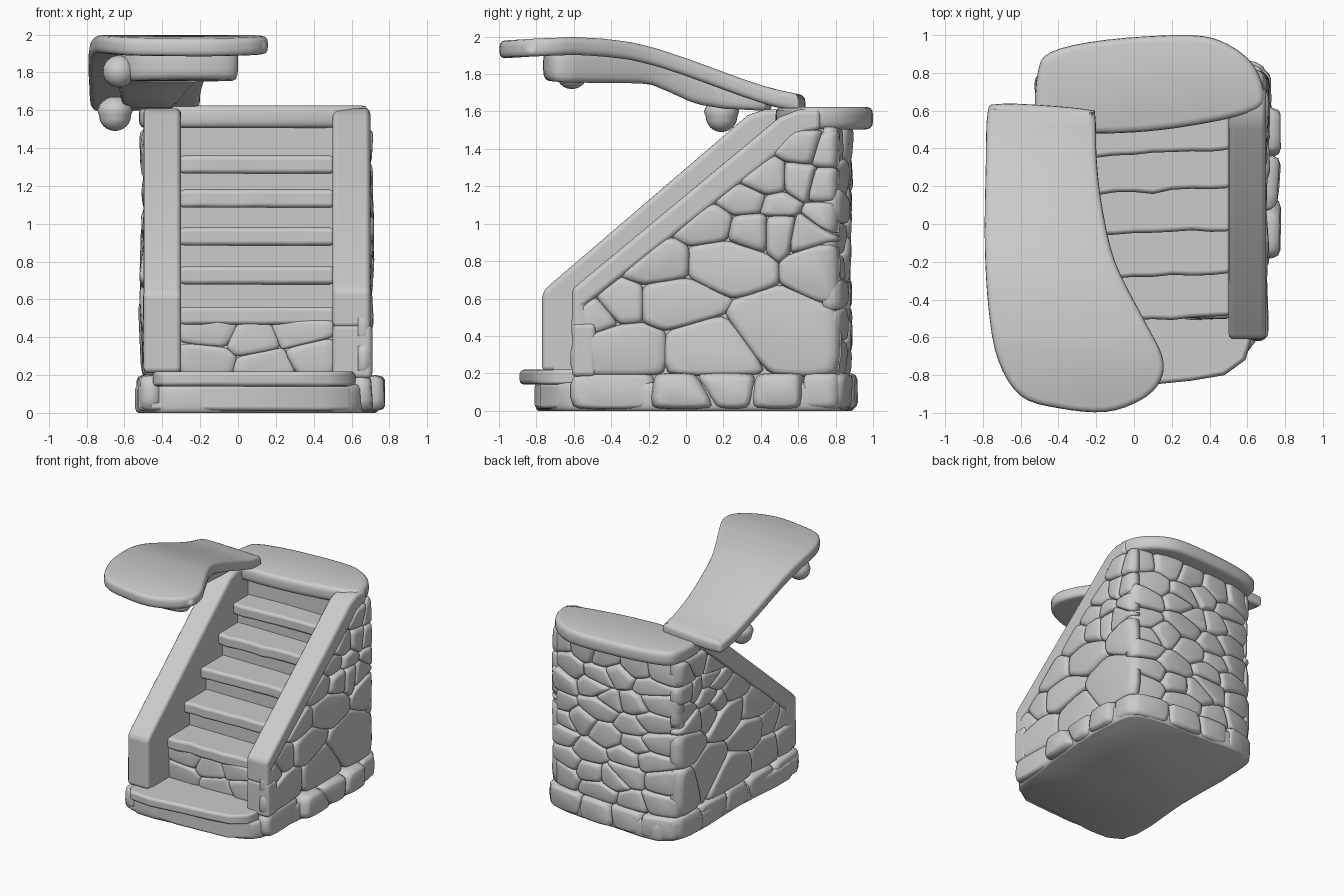
import bpy, bmesh, math, random
from mathutils import Vector

if "Cube" in bpy.data.objects:
    bpy.data.objects.remove(bpy.data.objects["Cube"])

random.seed(7)
MAP = {'x': lambda u, v, w: (w, u, v), 'y': lambda u, v, w: (u, w, v), 'z': lambda u, v, w: (u, v, w)}


def finish(name, bm, bevel=0.0, smooth=True):
    bmesh.ops.recalc_face_normals(bm, faces=bm.faces)
    me = bpy.data.meshes.new(name)
    bm.to_mesh(me)
    bm.free()
    ob = bpy.data.objects.new(name, me)
    bpy.context.collection.objects.link(ob)
    for p in me.polygons:
        p.use_smooth = smooth
    if bevel:
        m = ob.modifiers.new("soft_edges", 'BEVEL')
        m.width, m.segments, m.limit_method = bevel, 3, 'ANGLE'
        m.angle_limit = math.radians(38)
        m.harden_normals = True
    return ob


def loft(bm, rings):
    loops = [[bm.verts.new(p) for p in r] for r in rings]
    n = len(loops[0])
    for a, b in zip(loops, loops[1:]):
        for i in range(n):
            bm.faces.new((a[i], a[(i + 1) % n], b[(i + 1) % n], b[i]))
    bm.faces.new(loops[0][::-1])
    bm.faces.new(loops[-1])


def round_corners(bm):
    # pull the back corners of the tower inwards
    for v in bm.verts:
        k = min(max((v.co.y - .45) / .35, 0), 1)
        v.co.y -= .085 * k * min(abs(v.co.x - .1) / .6, 1.05) ** 3
    return bm


def prism(name, pts, axis, lo, hi, bevel=0.02):
    bm = bmesh.new()
    loft(bm, [[MAP[axis](u, v, w) for u, v in pts] for w in (lo, hi)])
    return finish(name, round_corners(bm) if "core" in name else bm, bevel, bevel > 0)


def spline(pts, n=4):
    # closed smooth outline through the points
    out, k = [], len(pts)
    for i in range(k):
        a, b, c, d = (Vector(pts[(i + j) % k]) for j in (-1, 0, 1, 2))
        for s in range(n):
            t = s / n
            out.append(0.5 * (2 * b + (c - a) * t + (2 * a - 5 * b + 4 * c - d) * t * t
                              + (3 * b - a - 3 * c + d) * t ** 3))
    return out


def interp(prof, y):
    for (y0, z0), (y1, z1) in zip(prof, prof[1:]):
        if y <= y1:
            return z0 + (z1 - z0) * (y - y0) / (y1 - y0)
    return prof[-1][1]


def soft_slab(name, pts, top, bottom, radius, bend=False):
    # slab with a rolled edge, its two surfaces following height profiles
    line = spline(pts)
    n = len(line)
    cross = [(line[(i + 1) % n] - line[i - 1]).normalized() for i in range(n)]
    area = sum(line[i - 1].cross(line[i]) for i in range(n))
    side = 1 if area > 0 else -1
    rings = []
    for inset, w in ((1.2, 0), (.5, .05), (.12, .17), (0, .35), (0, .65), (.12, .83), (.5, .95), (1.2, 1)):
        rings.append([(p.x - side * t.y * inset * radius, p.y + side * t.x * inset * radius, w)
                      for p, t in zip(line, cross)])
    bm = bmesh.new()
    loft(bm, rings)
    for i in range(-11, 8) if bend else ():
        bmesh.ops.bisect_plane(bm, geom=bm.verts[:] + bm.edges[:] + bm.faces[:],
                               plane_co=(0, i * .083, 0), plane_no=(0, 1, 0))
    for v in bm.verts:
        y, w = v.co.y, v.co.z
        v.co.z = bottom(y) + (top(y) - bottom(y)) * w
    return finish(name, bm)


def clip(poly, p, n):
    out = []
    for a, b in zip(poly, poly[1:] + poly[:1]):
        da, db = (a - p).dot(n), (b - p).dot(n)
        if da <= 0:
            out.append(a)
        if da * db < 0:
            out.append(a + (b - a) * (da / (da - db)))
    return out


def stones(name, wall, seeds, axis, face, sign, depth):
    # split the wall into flattish cells around the seeds, each a pillowy stone
    bm = bmesh.new()
    wall = [Vector(p) for p in wall]
    seeds = [Vector(s) for s in seeds]
    for s in seeds:
        cell = wall
        for o in seeds:
            if o != s and cell:
                cell = clip(cell, (s + o) / 2, Vector((o.x - s.x, (o.y - s.y) * 2.6)))
        if len(cell) < 3:
            continue
        for r in (.13, .25):
            cell = [q for a, b in zip(cell, cell[1:] + cell[:1]) for q in (a.lerp(b, r), b.lerp(a, r))]
        c = sum(cell, Vector((0, 0))) / len(cell)
        size = sum((q - c).length for q in cell) / len(cell)
        d = depth(c.x) + random.uniform(-.012, .01)
        tilt = Vector((random.uniform(-.07, .07), random.uniform(-.07, .07)))
        rings = []
        for inset, h in ((.0, -.03), (0, .5), (.007, .75), (.02, .93), (.045, 1)):
            k = 1.03 - min(inset / size, .45)
            ring = []
            for q in cell:
                p = c + (q - c) * k
                ring.append(MAP[axis](p.x, p.y, face + sign * (d * h + max(h, 0) * tilt.dot(p - c))))
            rings.append(ring)
        loft(bm, rings)
    return finish(name, round_corners(bm))


# Solid core of the side walls, back and base plate
prism("right_wall_core", [(-.56, .05), (-.56, .6), (.58, 1.53), (.82, 1.53), (.82, .05)], 'x', .5, .65)
prism("left_wall_core", [(-.72, .05), (-.72, .6), (.4, 1.55), (.82, 1.55), (.82, .05)], 'x', -.45, -.3)
prism("back_wall_core", [(-.4 + i * .125, .83) for i in range(9)] + [(.6, .6), (-.4, .6)], 'z', .05, 1.53, 0)
soft_slab("base_plate", [(-.5, -.74), (.1, -.77), (.6, -.68), (.69, -.3), (.74, .2), (.73, .6),
                         (.63, .83), (.1, .88), (-.46, .82), (-.51, 0)], lambda y: .15, lambda y: 0, .015)

# Stone facing on walls
right_seeds = [(-.32, .34), (.5, .45), (.1, .34), (-.08, .58), (.2, .8), (.12, 1.0), (-.17, .8), (-.38, .58),
               (-.5, .54), (.5, .98), (.72, .96), (.45, 1.22), (.65, 1.22), (.82, 1.2), (.82, 1.03), (.7, 1.42),
               (.82, .8), (.33, 1.12), (.84, 1.4), (.5, 1.1), (.36, .98)]
stones("right_wall_stones", [(-.61, .19), (-.61, .52), (.62, 1.5), (.88, 1.5), (.88, .19)], right_seeds,
       'x', .635, 1, lambda y: .07 if y < .3 else .075)
left_seeds = [(y - .08 + random.uniform(-.04, .04), z + random.uniform(-.04, .04)) for y, z in right_seeds]
left_seeds += [(-.62, .36), (.8, .4), (.3, 1.32)]
stones("left_wall_stones", [(-.73, .19), (-.73, .5), (.47, 1.5), (.88, 1.5), (.88, .19)], left_seeds,
       'x', -.435, -1, lambda y: .07)
back_seeds = []
for r in range(8):
    n = 4 + r % 2
    for i in range(n):
        back_seeds.append((-.48 + 1.17 * (i + .5) / n + random.uniform(-.09, .09),
                           .28 + r * .163 + random.uniform(-.045, .045)))
stones("back_wall_stones", [(-.49, .19), (.69, .19), (.69, 1.52), (-.49, 1.52)], back_seeds,
       'y', .815, 1, lambda x: .07)
stones("front_riser_stones", [(-.31, .2), (.51, .2), (.51, .49), (-.31, .49)],
       [(-.18, .28), (-.14, .43), (.08, .39), (.15, .25), (.32, .43), (.4, .3)], 'y', -.46, -1, lambda x: .045)

# Foundation stones around the foot
stones("right_base_stones", [(-.61, .01), (-.61, .2), (.9, .2), (.9, .01)],
       [(-.38, .1), (.02, .08), (.2, .12), (.52, .1), (.84, .1)], 'x', .62, 1,
       lambda y: .095 if y < -.15 else .15 if y < .7 else .1)
stones("left_base_stones", [(-.79, .01), (-.79, .2), (.9, .2), (.9, .01)],
       [(-.62, .1), (-.25, .1), (.05, .08), (.35, .12), (.72, .1)], 'x', -.42, -1, lambda y: .105)
stones("back_base_stones", [(-.5, .01), (.7, .01), (.7, .2), (-.5, .2)],
       [(-.35, .1), (-.05, .11), (.2, .09), (.55, .1)], 'y', .81, 1, lambda x: .105)
prism("right_front_block", [(.5, -.61), (.71, -.61), (.71, -.48), (.5, -.48)], 'z', .18, .47, .03)

# Bottom step and its footing
prism("step_footing", [(-.53, -.5), (-.53, -.74), (-.45, -.79), (0, -.81), (.45, -.78), (.6, -.68), (.62, -.5)],
      'z', .01, .15, .025)
prism("bottom_step", [(-.44, -.45), (-.45, -.8), (-.4, -.87), (-.2, -.89), (.05, -.855), (.3, -.83), (.48, -.8),
                      (.59, -.72), (.62, -.62), (.58, -.5), (.5, -.45)], 'z', .14, .22, .025)

# Treads with wavy front edges, and the solid risers under them
for i, (y, z) in enumerate([(-.5, .56), (-.27, .775), (-.05, .98), (.17, 1.18), (.37, 1.36)]):
    front = [(-.31 + .82 * k / 8, y - .015 + .03 * k / 8 + random.uniform(-.012, .012)) for k in range(9)]
    prism(f"tread_{i + 1}", front + [(.51, y + .3), (-.31, y + .3)], 'z', z - .095, z, .025)
    prism(f"riser_{i + 1}", [(-.31, y + .05), (.51, y + .05), (.51, .78), (-.31, .78)], 'z', .05, z - .03, 0)
prism("riser_top", [(-.31, .56), (.51, .61), (.51, .78), (-.31, .78)], 'z', .5, 1.56, 0)

# Sloping rails that cap the side walls
prism("right_rail", [(-.61, .45), (-.61, .65), (.5, 1.57), (.6, 1.61), (.72, 1.61), (.72, 1.5), (.64, 1.49),
                     (-.54, .56), (-.5, .45)], 'x', .5, .7, .03)
prism("left_rail", [(-.77, .21), (-.77, .63), (-.72, .68), (.33, 1.58), (.42, 1.61), (.72, 1.61), (.72, 1.5),
                    (.47, 1.5), (-.63, .57), (-.63, .21)], 'x', -.5, -.3, .03)

# Top landing
soft_slab("top_landing", [(-.52, .58), (-.51, .8), (-.44, .91), (-.15, .975), (.3, 1.0), (.5, .95), (.64, .83),
                          (.69, .66), (.6, .585), (.3, .52), (0, .485), (-.3, .48), (-.46, .5)],
          lambda y: 1.625, lambda y: 1.505, .03)

# Floating curved slab with its under-layer and knobs
top = [(-1.05, 1.975), (-.8, 1.99), (-.6, 1.998), (-.45, 1.99), (-.3, 1.972), (-.15, 1.935), (0, 1.885),
       (.15, 1.83), (.3, 1.775), (.45, 1.725), (.66, 1.68)]
under = [(-.8, 1.77), (-.65, 1.755), (-.2, 1.75), (-.08, 1.70), (.05, 1.64), (.2, 1.615), (.5, 1.6)]
soft_slab("curved_slab", [(-.775, .59), (-.785, .3), (-.79, -.1), (-.77, -.45), (-.72, -.72), (-.6, -.91),
                          (-.4, -.975), (-.15, -.995), (.04, -.93), (.14, -.83), (.15, -.7), (.05, -.5),
                          (-.1, -.2), (-.17, .1), (-.198, .35), (-.205, .57), (-.24, .605), (-.5, .63),
                          (-.72, .635)],
          lambda y: interp(top, y), lambda y: interp(top, y) - .095, .025, True)
soft_slab("slab_under_layer", [(-.58, .42), (-.62, .1), (-.64, -.45), (-.56, -.68), (-.3, -.76), (-.06, -.74),
                               (0, -.65), (-.1, -.42), (-.25, -.1), (-.32, .15), (-.36, .42)],
          lambda y: interp(top, y) - .06, lambda y: interp(under, y), .025, True)
for i, (x, y, z) in enumerate([(-.63, -.61, 1.805), (-.65, .19, 1.575)]):
    bm = bmesh.new()
    bmesh.ops.create_uvsphere(bm, u_segments=20, v_segments=12, radius=.085)
    for v in bm.verts:
        v.co = v.co * (1 if v.co.z < .01 or i == 0 else 1.15) + Vector((x, y, z))
    finish(f"knob_{i + 1}", bm)
